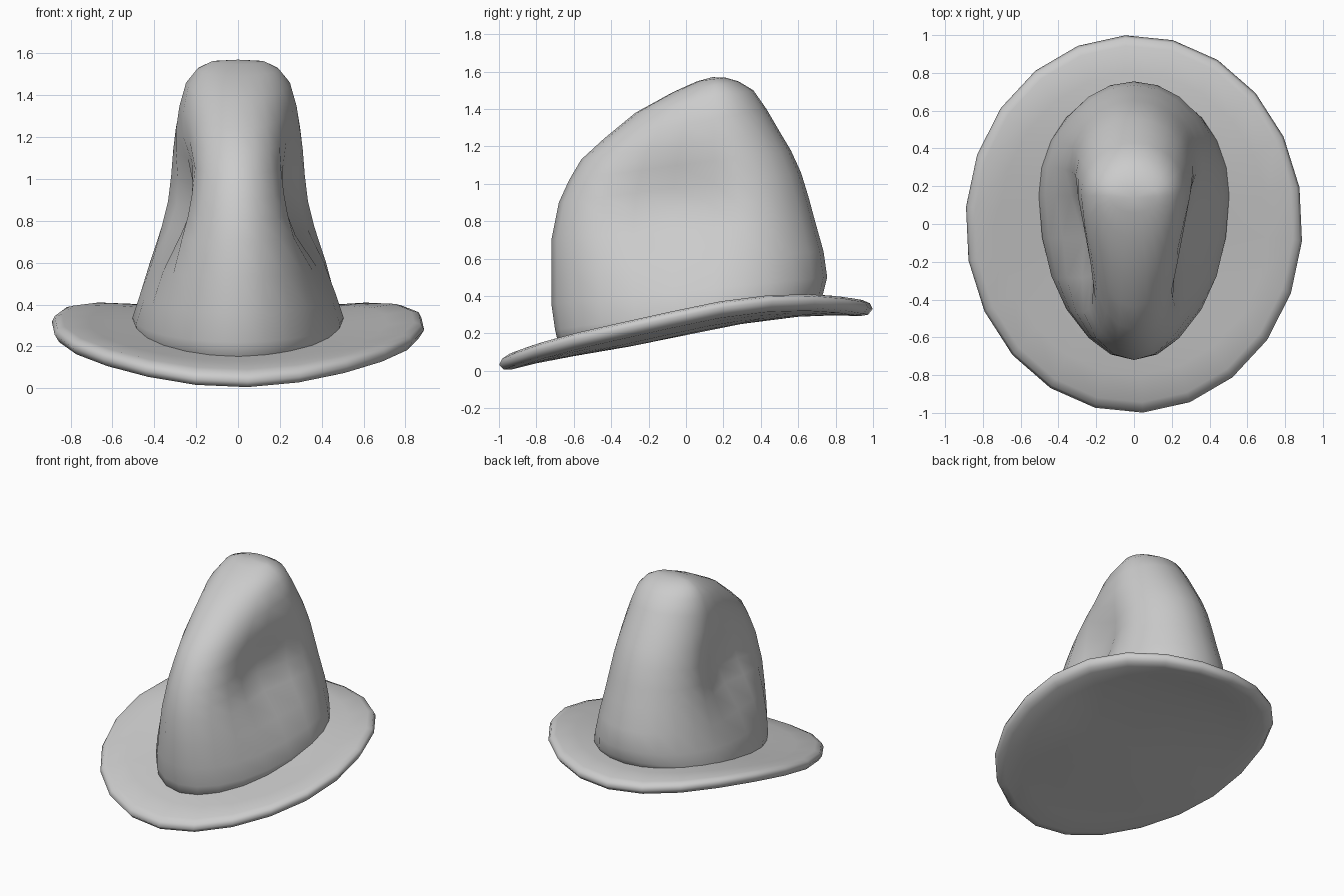
import bpy, bmesh
from math import sin, cos, pi, exp, radians

if "Cube" in bpy.data.objects:
    bpy.data.objects.remove(bpy.data.objects["Cube"])


def loft(name, rings, start_pole, end_pole):
    """Skin a stack of equal-count rings and close both ends at a pole."""
    bm = bmesh.new()
    loops = [[bm.verts.new(p) for p in r] for r in rings]
    n = len(loops[0])
    for a, b in zip(loops, loops[1:]):
        for i in range(n):
            j = (i + 1) % n
            bm.faces.new((a[i], a[j], b[j], b[i]))
    for loop, pole in ((loops[0], start_pole), (loops[-1], end_pole)):
        v = bm.verts.new(pole)
        for i in range(n):
            bm.faces.new((loop[i], loop[(i + 1) % n], v))
    bmesh.ops.recalc_face_normals(bm, faces=bm.faces)
    me = bpy.data.meshes.new(name)
    bm.to_mesh(me)
    bm.free()
    for p in me.polygons:
        p.use_smooth = True
    ob = bpy.data.objects.new(name, me)
    bpy.context.collection.objects.link(ob)
    return ob


# Brim: thick oval disc, drooping at the front and curled up at the sides
def brim_height(x, y):
    z = 0.236 + 0.223 * y - 0.055 * y * y - 0.073 * y ** 3 + 0.08 * x * x
    return z + (0.11 * y * y * (1 - y * y) if y < 0 else 0)


brim_profile = [(0.3, -0.045), (0.6, -0.045), (0.8, -0.045), (0.93, -0.045),
                (0.975, -0.034), (1.0, 0.0), (0.985, 0.028), (0.945, 0.042),
                (0.8, 0.045), (0.6, 0.045), (0.3, 0.045)]
brim_rings = []
for r, dz in brim_profile:
    ring = []
    for i in range(22):
        a = 2 * pi * i / 22 - radians(3)
        x, y = 0.893 * r * sin(a), r * cos(a)
        ring.append((x, y, brim_height(x, y) + dz))
    brim_rings.append(ring)
z0 = brim_height(0, 0)
loft("brim", brim_rings, (0, 0, z0 - 0.045), (0, 0, z0 + 0.045))

# Crown: slanted egg-shaped rings (front y, front z, back y, back z, half width)
crown_sections = [
    (-0.67, 0.09, 0.71, 0.35, 0.495),
    (-0.70, 0.22, 0.735, 0.42, 0.507),
    (-0.72, 0.36, 0.755, 0.50, 0.480),
    (-0.72, 0.53, 0.735, 0.64, 0.450),
    (-0.72, 0.70, 0.69, 0.80, 0.415),
    (-0.70, 0.80, 0.655, 0.93, 0.392),
    (-0.68, 0.90, 0.615, 1.06, 0.370),
    (-0.625, 1.02, 0.56, 1.18, 0.345),
    (-0.56, 1.13, 0.50, 1.28, 0.320),
    (-0.44, 1.24, 0.43, 1.40, 0.287),
    (-0.27, 1.38, 0.36, 1.50, 0.250),
    (-0.07, 1.49, 0.28, 1.548, 0.195),
    (0.06, 1.548, 0.21, 1.568, 0.13),
]
crown_rings = []
for yf, zf, yb, zb, w in crown_sections:
    ring = []
    for i in range(24):
        a = 2 * pi * i / 24
        c = cos(a)
        y = 0.15 + c * ((yb - 0.15) if c > 0 else (0.15 - yf))
        z = zf + (zb - zf) * (y - yf) / (yb - yf)
        # broad finger dents pressed into both sides
        dent = 0.175 * exp(-((y + 0.10) / 0.33) ** 2 - ((z - 0.88) / 0.29) ** 2)
        ring.append((sin(a) * (w - dent), y, z))
    crown_rings.append(ring)
loft("crown", crown_rings, (0, 0.1, 0.24), (0, 0.14, 1.57))
